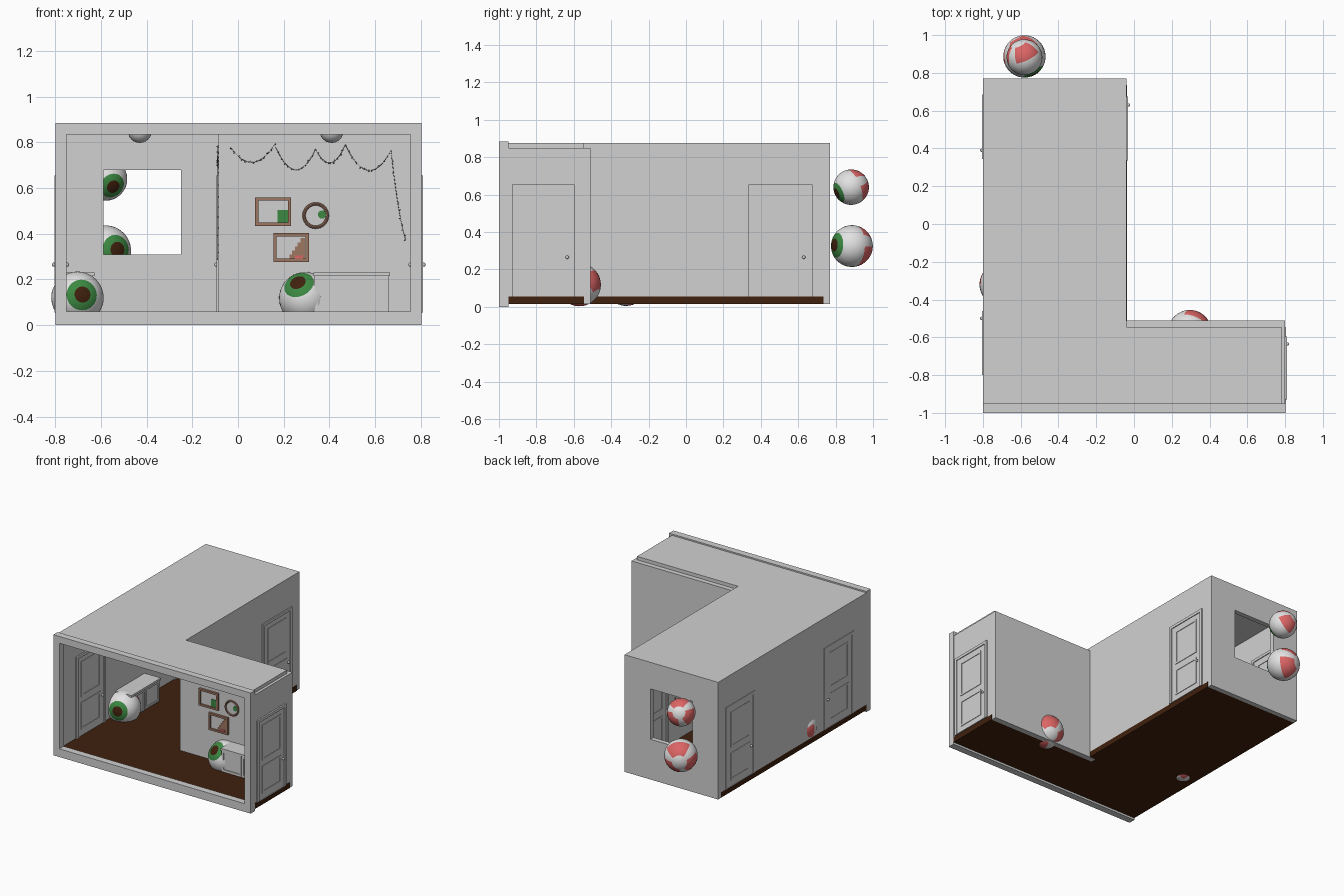
import bpy, bmesh, math, random
from mathutils import Vector, Matrix

if "Cube" in bpy.data.objects:
    bpy.data.objects.remove(bpy.data.objects["Cube"])

random.seed(4)


def material(name, r, g, b):
    m = bpy.data.materials.new(name)
    m.diffuse_color = (r, g, b, 1)
    m.use_nodes = True
    m.node_tree.nodes["Principled BSDF"].inputs["Base Color"].default_value = m.diffuse_color
    return m


WALL = material("wall grey", 0.64, 0.64, 0.64)
FLOOR = material("dark brown", 0.05, 0.015, 0.004)
WHITE = material("eye white", 0.76, 0.76, 0.76)
GREEN = material("iris green", 0.045, 0.25, 0.055)
RED = material("vein red", 0.72, 0.13, 0.13)
TAN = material("frame tan", 0.34, 0.18, 0.12)
DARK = material("garland grey", 0.15, 0.15, 0.15)


def finish(name, bm, *mats):
    me = bpy.data.meshes.new(name)
    bm.to_mesh(me)
    bm.free()
    for m in mats:
        me.materials.append(m)
    ob = bpy.data.objects.new(name, me)
    bpy.context.collection.objects.link(ob)
    return ob


def boxes(name, parts, mat):
    """One object from (x0, x1, y0, y1, z0, z1) boxes."""
    bm = bmesh.new()
    for x0, x1, y0, y1, z0, z1 in parts:
        m = Matrix.Translation(((x0 + x1) / 2, (y0 + y1) / 2, (z0 + z1) / 2))
        m = m @ Matrix.Diagonal((x1 - x0, y1 - y0, z1 - z0, 1))
        bmesh.ops.create_cube(bm, size=1, matrix=m)
    return finish(name, bm, mat)


def slab(axis, d0, d1, u0, u1, z0, z1):
    """Upright box whose thickness d runs along x or y."""
    return (d0, d1, u0, u1, z0, z1) if axis == 'x' else (u0, u1, d0, d1, z0, z1)


def ring(axis, d0, d1, outer, inner):
    """Four slabs around a rectangular opening."""
    a0, a1, b0, b1 = outer
    c0, c1, e0, e1 = inner
    return [slab(axis, d0, d1, *r) for r in (
        (a0, c0, b0, b1), (c1, a1, b0, b1), (c0, c1, b0, e0), (c0, c1, e1, b1))]


def inset(r, w):
    return (r[0] + w, r[1] - w, r[2] + w, r[3] - w)


# Room shell
boxes("floor", [(-0.80, -0.036, -0.95, 0.736, 0.015, 0.055),
                (-0.036, 0.803, -0.95, -0.546, 0.015, 0.055)], FLOOR)
boxes("ceiling", [(-0.80, -0.04, -0.95, 0.77, 0.85, 0.875),
                  (-0.04, 0.78, -0.95, -0.546, 0.85, 0.875)], WALL)
boxes("front_frame", ring('y', -1.0, -0.95, (-0.80, 0.803, 0, 0.885),
                          (-0.75, 0.755, 0.06, 0.835)), WALL)
boxes("left_wall", [(-0.80, -0.76, -0.95, 0.736, 0.055, 0.85)], WALL)
boxes("corridor_wall", [(-0.085, -0.04, -0.55, 0.736, 0.055, 0.85)], WALL)
boxes("side_wall", [(0.765, 0.80, -0.95, -0.55, 0.055, 0.85)], WALL)
boxes("alcove_back_wall", [(-0.085, 0.80, -0.55, -0.51, 0.015, 0.85)], WALL)
boxes("back_wall_with_window", ring('y', 0.735, 0.77, (-0.80, -0.04, 0.015, 0.85),
                                    (-0.59, -0.25, 0.31, 0.68)), WALL)


# Panelled doors, showing on both wall faces
def door(name, x0, x1, y0, y1, knob_y):
    r = (y0, y1, 0.055, 0.655)
    leaf = (y0 + 0.02, y1 - 0.02, 0.055, 0.635)
    parts = ring('x', x0, x1, r, leaf)
    parts.append(slab('x', x0 + 0.006, x1 - 0.006, *leaf))
    for z0, z1 in ((0.10, 0.30), (0.34, 0.60)):
        p = (y0 + 0.06, y1 - 0.06, z0, z1)
        parts += ring('x', x0 + 0.002, x1 - 0.002, p, inset(p, 0.014))
    boxes(name, parts, WALL)
    bm = bmesh.new()
    for x in (x0 - 0.002, x1 + 0.002):
        bmesh.ops.create_uvsphere(bm, u_segments=12, v_segments=8, radius=0.009,
                                  matrix=Matrix.Translation((x, knob_y, 0.265)))
    finish(name + "_knobs", bm, WALL)


door("side_door", 0.757, 0.811, -0.93, -0.595, -0.635)
door("corridor_door", -0.094, -0.031, 0.335, 0.675, 0.63)
door("left_rear_door", -0.804, -0.75, 0.345, 0.685, 0.39)
door("left_front_door", -0.804, -0.75, -0.80, -0.46, -0.50)


# Low two-door cabinets; front lies at depth f, back at depth b
def cabinet(name, axis, f, b, u0, u1):
    s = 0.006 if f > b else -0.006
    parts = [slab(axis, *sorted((f - s, b)), u0, u1, 0.055, 0.22),
             slab(axis, *sorted((f + s, b)), u0 - 0.003, u1 + 0.003, 0.215, 0.23)]
    mid = (u0 + u1) / 2
    for a0, a1 in ((u0 + 0.004, mid - 0.004), (mid + 0.004, u1 - 0.004)):
        r = (a0, a1, 0.062, 0.212)
        parts += ring(axis, *sorted((f - s, f)), r, inset(r, 0.014))
    boxes(name, parts, WALL)


cabinet("alcove_cabinet", 'y', -0.67, -0.55, 0.333, 0.662)
cabinet("left_cabinet", 'x', -0.635, -0.76, -0.335, 0.0)


# Eyeballs: colour bands by angle from the gaze direction
def eye(name, centre, r, gaze):
    bm = bmesh.new()
    bmesh.ops.create_uvsphere(bm, u_segments=32, v_segments=20, radius=r)
    for f in bm.faces:
        c = f.calc_center_median()
        ang = math.degrees(c.angle(Vector((0, 0, 1))))
        around = math.degrees(math.atan2(c.y, c.x)) % 120
        if ang < 18:
            f.material_index = 2
        elif ang < 36:
            f.material_index = 1
        elif ang > 99 and ang < 153 and around > 34:
            f.material_index = 3
        f.smooth = True
    rot = Vector(gaze).to_track_quat('Z', 'Y').to_matrix().to_4x4()
    bm.transform(Matrix.Translation(centre) @ rot)
    finish(name, bm, WHITE, GREEN, FLOOR, RED)


eye("upper_window_eye", (-0.58, 0.883, 0.64), 0.095, (0.37, -0.85, -0.37))
eye("lower_window_eye", (-0.58, 0.887, 0.325), 0.112, (0.49, -0.87, 0.05))
eye("left_eye", (-0.703, -0.32, 0.12), 0.115, (0.2, -0.97, 0.13))
eye("alcove_eye", (0.295, -0.57, 0.118), 0.115, (-0.3, -0.72, 0.62))

# Ceiling lamps
for name, x, y in (("corridor_lamp", -0.43, 0.0), ("alcove_lamp", 0.41, -0.75)):
    bm = bmesh.new()
    bmesh.ops.create_uvsphere(bm, u_segments=24, v_segments=12, radius=0.052)
    bmesh.ops.bisect_plane(bm, geom=bm.verts[:] + bm.edges[:] + bm.faces[:],
                           plane_co=(0, 0, 0.003), plane_no=(0, 0, 1), clear_outer=True)
    for f in bm.faces:
        f.smooth = True
    bm.transform(Matrix.Translation((x, y, 0.85)))
    finish(name, bm, WALL)

# Pictures on the alcove wall
for name, r in (("wide_picture", (0.075, 0.232, 0.435, 0.56)),
                ("low_picture", (0.155, 0.31, 0.277, 0.403))):
    boxes(name + "_frame", ring('y', -0.566, -0.549, r, inset(r, 0.014)), TAN)
    boxes(name + "_canvas", [slab('y', -0.556, -0.549, *inset(r, 0.013))], WALL)
boxes("wide_picture_paint", [(0.172, 0.218, -0.559, -0.555, 0.449, 0.505)], GREEN)
boxes("low_picture_paint", [(0.225 + 0.012 * i, 0.293, -0.559 - 0.0004 * i, -0.555,
                             0.291 + 0.018 * i, 0.309 + 0.018 * i) for i in range(5)], TAN)
boxes("low_picture_red_dot", [(0.25, 0.285, -0.562, -0.559, 0.292, 0.304)], RED)


def disc(name, x, z, r, y0, y1, mat):
    bm = bmesh.new()
    m = Matrix.Translation((x, (y0 + y1) / 2, z)) @ Matrix.Rotation(math.pi / 2, 4, 'X')
    bmesh.ops.create_cone(bm, cap_ends=True, segments=32, radius1=r, radius2=r,
                          depth=y1 - y0, matrix=m)
    finish(name, bm, mat)


bpy.ops.mesh.primitive_torus_add(location=(0.34, -0.556, 0.48), rotation=(math.pi / 2, 0, 0),
                                 major_radius=0.051, minor_radius=0.007,
                                 major_segments=32, minor_segments=8)
bpy.context.object.name = "round_picture_frame"
bpy.context.object.data.materials.append(TAN)
disc("round_picture_canvas", 0.34, 0.48, 0.05, -0.556, -0.549, WALL)
disc("round_picture_paint", 0.368, 0.484, 0.018, -0.559, -0.555, GREEN)


# Leafy garlands sagging between hooks (hooks: u, z, sag to next)
def garland(name, hooks, place):
    pts = []
    for (u0, z0, sag), (u1, z1, _) in zip(hooks, hooks[1:]):
        for i in range(12):
            t = i / 12
            pts.append(place(u0 + (u1 - u0) * t,
                             z0 + (z1 - z0) * t - 4 * sag * t * (1 - t)))
    cu = bpy.data.curves.new(name, 'CURVE')
    cu.dimensions, cu.bevel_depth, cu.bevel_resolution = '3D', 0.0012, 0
    sp = cu.splines.new('POLY')
    sp.points.add(len(pts) - 1)
    for p, v in zip(sp.points, pts):
        p.co = (*v, 1)
    cu.materials.append(DARK)
    bpy.context.collection.objects.link(bpy.data.objects.new(name, cu))
    bm = bmesh.new()
    for v in pts:
        off = Vector([random.uniform(-0.004, 0.004) for _ in range(3)])
        bmesh.ops.create_icosphere(bm, subdivisions=1, radius=0.0032,
                                   matrix=Matrix.Translation(v + off))
    finish(name + "_leaves", bm, DARK)


garland("alcove_garland", [(-0.03, 0.775, 0.07), (0.16, 0.79, 0.1), (0.34, 0.77, 0.07),
                           (0.47, 0.79, 0.1), (0.67, 0.765, 0.06), (0.74, 0.36, 0)],
        lambda u, z: Vector((u, -0.555, z)))
garland("corridor_garland", [(-0.54, 0.78, 0.08), (-0.3, 0.78, 0.09), (-0.05, 0.78, 0.08),
                             (0.2, 0.78, 0.05), (0.27, 0.26, 0)],
        lambda u, z: Vector((-0.088, u, z)))
